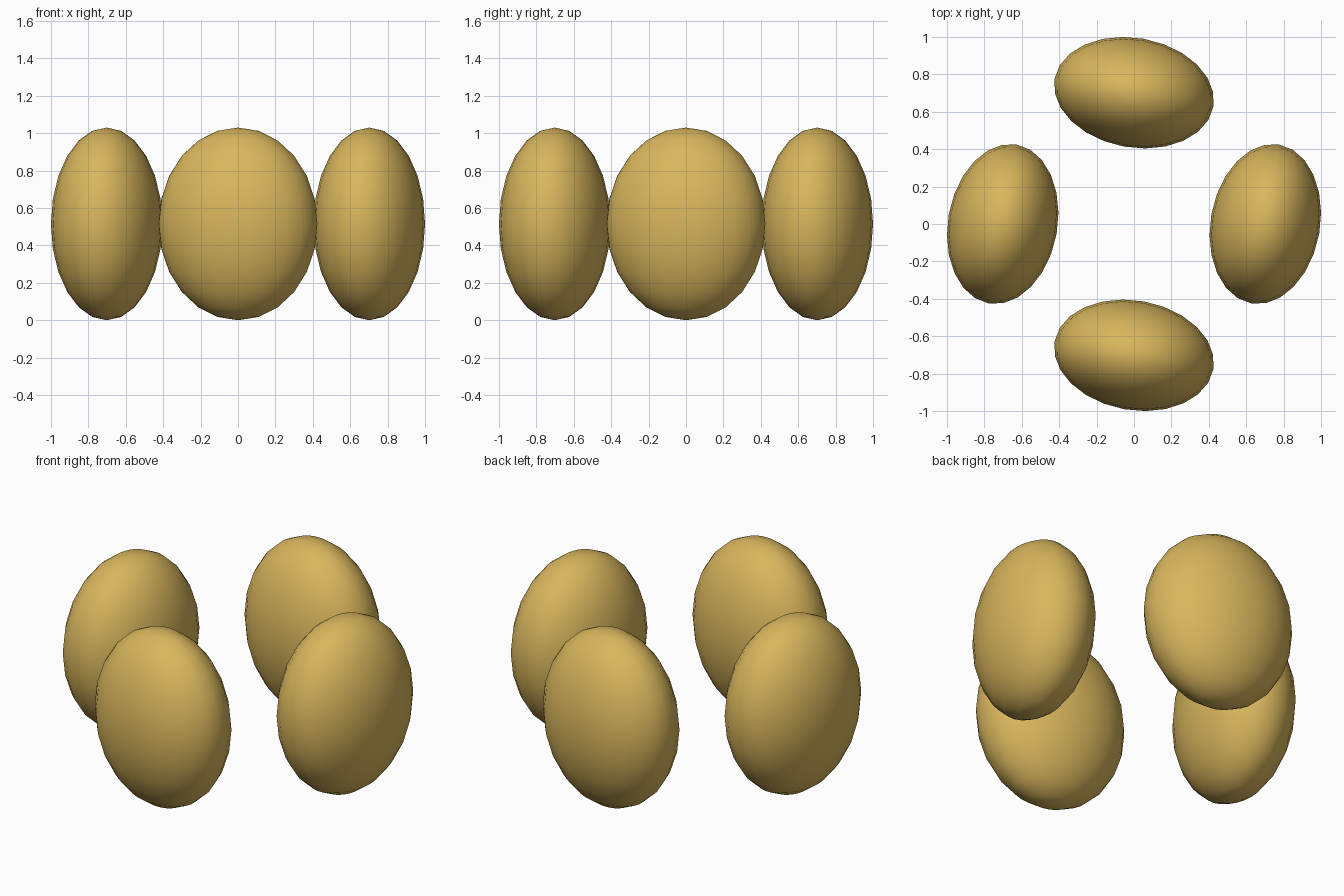
import bpy
import math

cube = bpy.data.objects.get("Cube")
if cube:
    bpy.data.objects.remove(cube, do_unlink=True)

# Single golden colour
GOLD = (0.69, 0.47, 0.11, 1.0)
gold = bpy.data.materials.new("warm gold")
gold.use_nodes = True
gold.diffuse_color = GOLD
gold.node_tree.nodes["Principled BSDF"].inputs["Base Color"].default_value = GOLD

RING_RADIUS = 0.702                 # distance of each pad from the centre
RADII = (0.431, 0.293, 0.515)       # half width, half depth, half height
SKEW = math.radians(-10)            # twist of each pad about its own upright axis


def add_pad(name, turn):
    """One upright ellipsoid, placed at the front and turned around the centre."""
    x = RING_RADIUS * math.sin(turn)
    y = -RING_RADIUS * math.cos(turn)
    bpy.ops.mesh.primitive_uv_sphere_add(
        segments=24, ring_count=12, radius=1,
        location=(x, y, RADII[2]), rotation=(0, 0, turn + SKEW))
    pad = bpy.context.object
    pad.name = name
    pad.scale = RADII
    bpy.ops.object.transform_apply(location=False, rotation=False, scale=True)
    bpy.ops.object.shade_smooth()
    pad.data.materials.append(gold)


# Four pads in a quarter-turn ring
for i, side in enumerate(("front", "left", "back", "right")):
    add_pad(side + "_ellipsoid", i * math.pi / 2)
